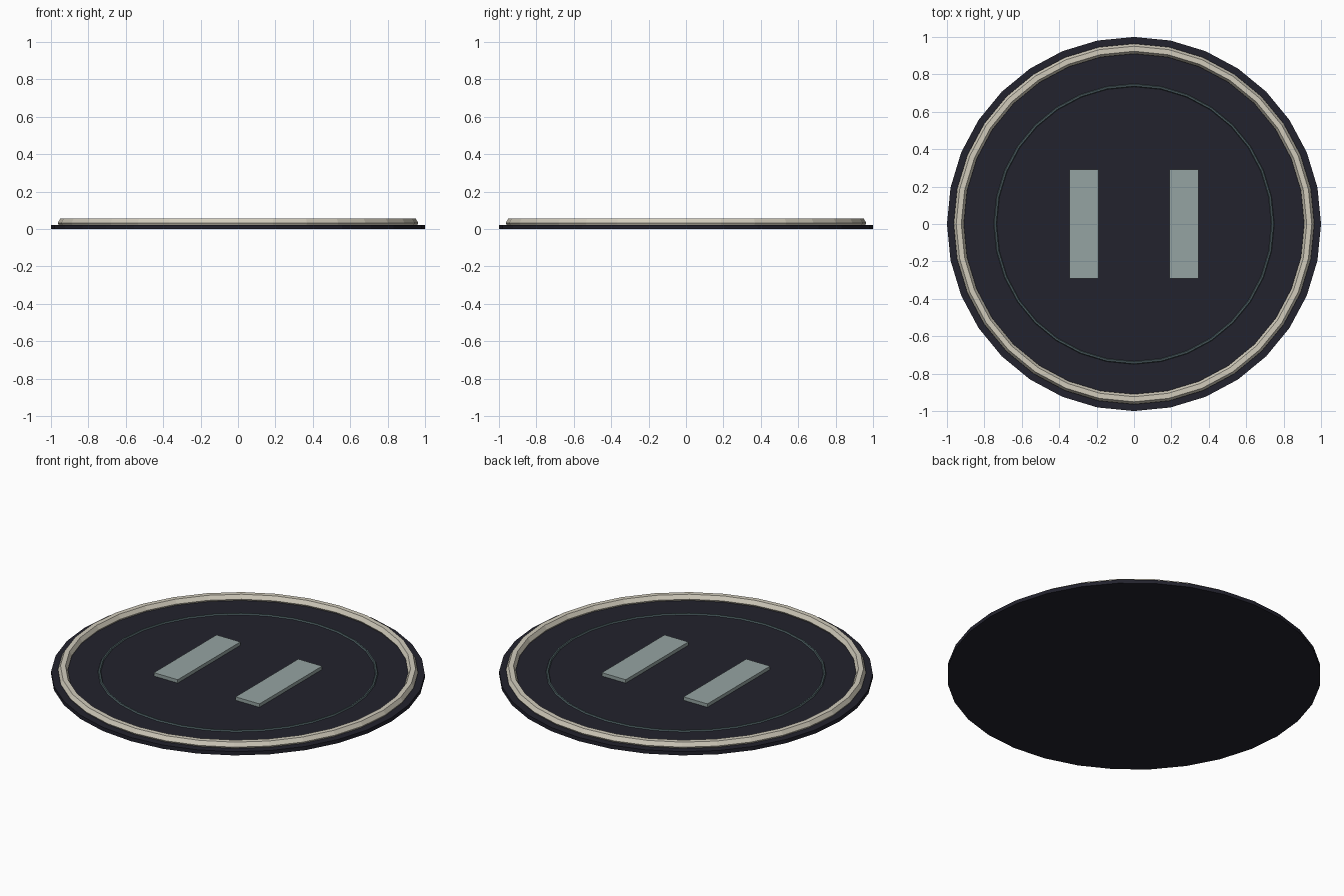
import bpy
from math import pi

cube = bpy.data.objects.get("Cube")
if cube:
    bpy.data.objects.remove(cube, do_unlink=True)

SIDES = 32
DISC_TOP = 0.022


def make_material(name, rgb):
    mat = bpy.data.materials.new(name)
    mat.use_nodes = True
    mat.diffuse_color = (*rgb, 1)
    mat.node_tree.nodes["Principled BSDF"].inputs["Base Color"].default_value = (*rgb, 1)
    return mat


def finish(name, mat):
    obj = bpy.context.object
    obj.name = name
    obj.data.materials.append(mat)
    return obj


def ring(name, radius, thickness, z, mat):
    bpy.ops.mesh.primitive_torus_add(
        major_radius=radius, minor_radius=thickness, major_segments=SIDES,
        minor_segments=6, location=(0, 0, z), rotation=(0, 0, pi / 2))
    return finish(name, mat)


charcoal = make_material("charcoal", (0.016, 0.016, 0.026))
cream = make_material("cream", (0.64, 0.60, 0.50))
teal = make_material("dark teal", (0.075, 0.115, 0.125))
sage = make_material("pale sage", (0.30, 0.37, 0.36))

# Base disc
bpy.ops.mesh.primitive_cylinder_add(
    vertices=SIDES, radius=1, depth=DISC_TOP, location=(0, 0, DISC_TOP / 2))
finish("base_disc", charcoal)

# Raised rim and thin inner ring
ring("rim_ring", 0.937, 0.027, 0.032, cream)
ring("inner_ring", 0.742, 0.008, DISC_TOP, teal)

# Pair of raised bars
for side, x in (("left", 0.267), ("right", -0.267)):
    bpy.ops.mesh.primitive_cube_add(size=1, location=(x, 0, 0.031))
    bar = finish(side + "_bar", sage)
    bar.scale = (0.156, 0.585, 0.022)
